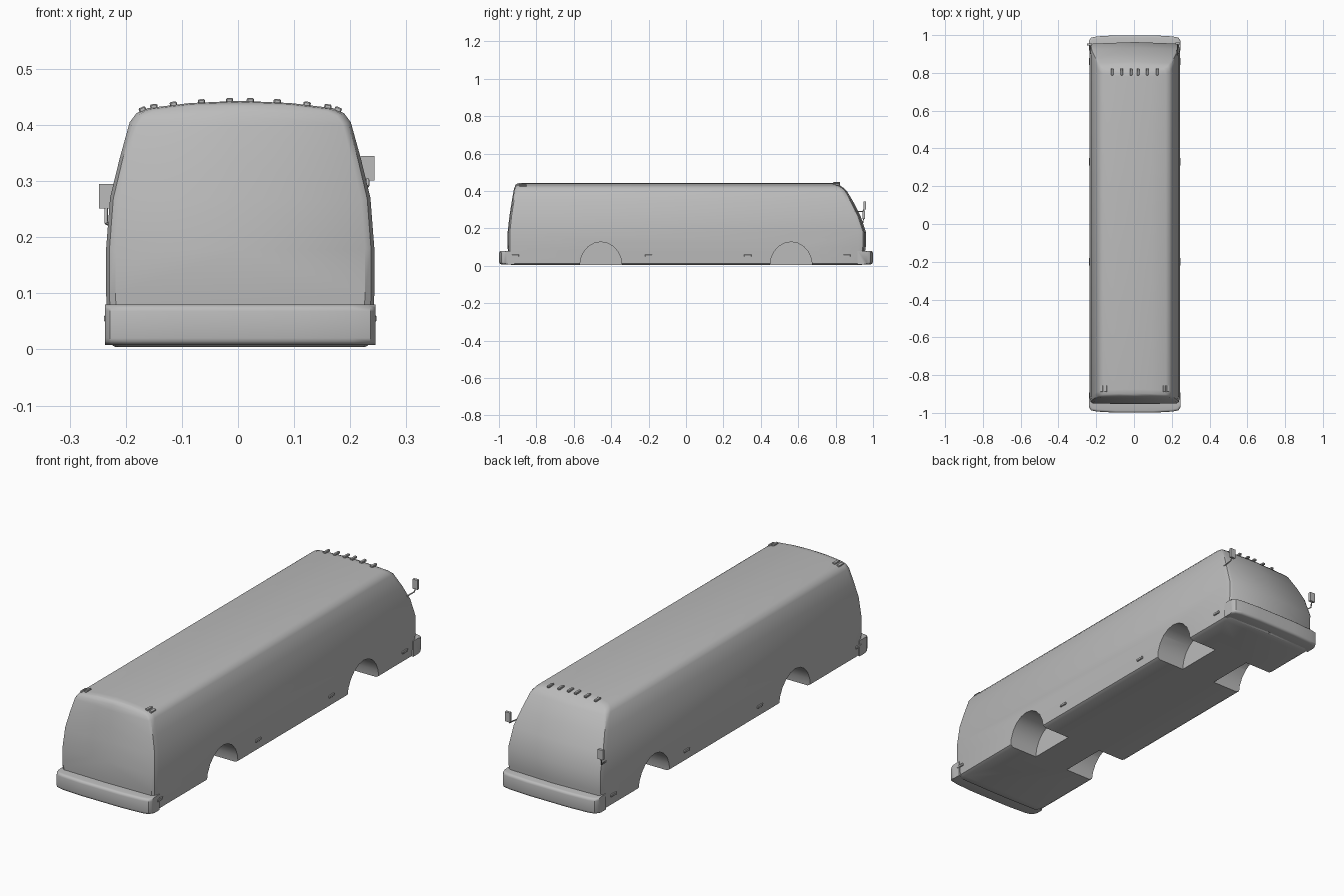
import bpy, bmesh, math
from mathutils import Vector

cube = bpy.data.objects.get("Cube")
if cube:
    bpy.data.objects.remove(cube, do_unlink=True)

grey = bpy.data.materials.new("body grey")
grey.use_nodes = True
COLOUR = (0.5, 0.5, 0.5, 1)
grey.diffuse_color = COLOUR
grey.node_tree.nodes["Principled BSDF"].inputs["Base Color"].default_value = COLOUR

MID = 0.004  # centre line of the shell


def finish(bm, name, angle=None):
    bmesh.ops.recalc_face_normals(bm, faces=bm.faces)
    mesh = bpy.data.meshes.new(name)
    bm.to_mesh(mesh)
    bm.free()
    obj = bpy.data.objects.new(name, mesh)
    bpy.context.collection.objects.link(obj)
    mesh.materials.append(grey)
    if angle:
        smooth(obj, angle)
    return obj


def smooth(obj, angle):
    bpy.ops.object.select_all(action='DESELECT')
    obj.select_set(True)
    bpy.context.view_layer.objects.active = obj
    bpy.ops.object.shade_smooth_by_angle(angle=math.radians(angle))


def box(name, centre, size, tilt=0, bevel=0):
    bm = bmesh.new()
    bmesh.ops.create_cube(bm, size=1)
    bmesh.ops.scale(bm, vec=size, verts=bm.verts)
    if bevel:
        bmesh.ops.bevel(bm, geom=bm.edges[:], offset=bevel, segments=1, affect='EDGES')
    obj = finish(bm, name)
    obj.location = centre
    obj.rotation_euler.y = tilt
    return obj


# Body shell: half section as (half width, height, -y end, +y end)
section = [(0.222, 0.004, -0.93, 0.93), (0.236, 0.012, -0.94, 0.94),
           (0.239, 0.10, -0.95, 0.953), (0.239, 0.18, -0.95, 0.955),
           (0.232, 0.27, -0.94, 0.925), (0.215, 0.34, -0.929, 0.89),
           (0.197, 0.405, -0.918, 0.852), (0.185, 0.421, -0.914, 0.835),
           (0.165, 0.430, -0.91, 0.822), (0.09, 0.439, -0.907, 0.812),
           (0.0, 0.443, -0.905, 0.808)]


def build_body():
    bm = bmesh.new()
    # corner roundings: (inset from the end, width factor, drop factor)
    corner = [(0.0, 0.93, 0.988), (0.008, 0.975, 0.996), (0.03, 1, 1)]
    stations = [(0, c) for c in corner] + [(1, c) for c in reversed(corner)]
    rings = []
    for end, (inset, wide, drop) in stations:
        def point(row, side):
            w, z, y0, y1 = row
            y = y1 - inset if end else y0 + inset
            return bm.verts.new((MID + side * w * wide, y, z * drop))
        ring = [point(r, 1) for r in section]
        ring += [point(r, -1) for r in reversed(section[:-1])]
        rings.append(ring)
    count = len(rings[0])
    for a, b in zip(rings, rings[1:]):
        for i in range(count):
            j = (i + 1) % count
            bm.faces.new((a[i], a[j], b[j], b[i]))
    # slightly bowed end panels
    for ring, bow in ((rings[0], -0.004), (rings[-1], 0.008)):
        top = len(section) - 1
        middle = [bm.verts.new((MID, v.co.y + bow, v.co.z)) for v in ring[:top]]
        middle.append(ring[top])
        for side in (ring[:top + 1], [ring[-1 - i] for i in range(top)] + [ring[top]]):
            for i in range(top - 1):
                bm.faces.new((side[i], side[i + 1], middle[i + 1], middle[i]))
            bm.faces.new((side[top - 1], ring[top], middle[top - 1]))
    bmesh.ops.holes_fill(bm, edges=[e for e in bm.edges if e.is_boundary])
    return finish(bm, "body_shell")


body = build_body()

# Wheel wells cut into the sides and floor
for y in (-0.455, 0.562):
    for side in (-1, 1):
        bm = bmesh.new()
        bmesh.ops.create_cone(bm, cap_ends=True, segments=20, radius1=0.113,
                              radius2=0.113, depth=0.3)
        well = finish(bm, "wheel_well_cutter")
        well.rotation_euler.y = math.pi / 2
        well.scale.x = 1.13
        well.location = (MID + side * 0.24, y, 0)
        well.hide_render = True
        cut = body.modifiers.new("wheel well", 'BOOLEAN')
        cut.object = well
        cut.solver = 'EXACT'
        bpy.context.view_layer.objects.active = body
        bpy.ops.object.modifier_apply(modifier=cut.name)
        bpy.data.objects.remove(well, do_unlink=True)
smooth(body, 35)


# Wrap-round bumpers
def bumper(name, end):
    plan = [(0.241, 0.918), (0.241, 0.972), (0.232, 0.986), (0.20, 0.993), (0.10, 0.999)]
    outline = plan + [(-x, y) for x, y in reversed(plan)]
    bm = bmesh.new()
    base = bm.faces.new([bm.verts.new((MID + x, end * y, 0.008)) for x, y in outline])
    grown = bmesh.ops.extrude_face_region(bm, geom=[base])
    up = [v for v in grown["geom"] if isinstance(v, bmesh.types.BMVert)]
    bmesh.ops.translate(bm, vec=(0, 0, 0.072), verts=up)
    rims = [e for e in bm.edges if abs(e.verts[0].co.z - e.verts[1].co.z) < 0.001
            and min(abs(v.co.y) for v in e.verts) > 0.96]
    bmesh.ops.bevel(bm, geom=rims, offset=0.012, segments=3, affect='EDGES', profile=0.5)
    return finish(bm, name, 40)


bumper("front_bumper", -1)
bumper("back_bumper", 1)


# Roof marker lamps sit on the curve of the roof
def roof_height(x):
    w = abs(x - MID)
    rows = section[6:]
    for (w1, z1, *_), (w0, z0, *_) in zip(rows, rows[1:]):
        if w0 <= w <= w1:
            return z0 + (z1 - z0) * (w - w0) / (w1 - w0)
    return 0.43


rows = [(0.805, (-0.115, -0.065, -0.015, 0.022, 0.07, 0.123)),
        (-0.872, (-0.17, -0.15, 0.16, 0.178))]
for y, places in rows:
    for x in places:
        slope = (roof_height(x - 0.01) - roof_height(x + 0.01)) / 0.02
        box("roof_lamp", (x, y, roof_height(x) + 0.001), (0.013, 0.036, 0.01),
            math.atan(slope), 0.002)

# Side marker lamps
for side in (-1, 1):
    for y in (-0.912, -0.2, 0.33, 0.86):
        box("side_lamp", (MID + side * 0.238, y, 0.055), (0.01, 0.038, 0.012), 0, 0.002)


# Mirrors on bent stalks
def stalk(name, points, radius=0.003):
    curve = bpy.data.curves.new(name, 'CURVE')
    curve.dimensions = '3D'
    curve.bevel_depth = radius
    curve.bevel_resolution = 1
    curve.use_fill_caps = True
    line = curve.splines.new('POLY')
    line.points.add(len(points) - 1)
    for p, co in zip(line.points, points):
        p.co = (*co, 1)
    curve.materials.append(grey)
    obj = bpy.data.objects.new(name, curve)
    bpy.context.collection.objects.link(obj)


box("left_mirror", (0.231, 0.956, 0.323), (0.025, 0.012, 0.044))
stalk("left_mirror_stalk", [(0.226, 0.875, 0.288), (0.231, 0.945, 0.291), (0.231, 0.956, 0.31)])
box("right_mirror", (-0.235, 0.95, 0.273), (0.026, 0.012, 0.044))
stalk("right_mirror_stalk", [(-0.228, 0.89, 0.222), (-0.235, 0.945, 0.225), (-0.235, 0.95, 0.26)])
